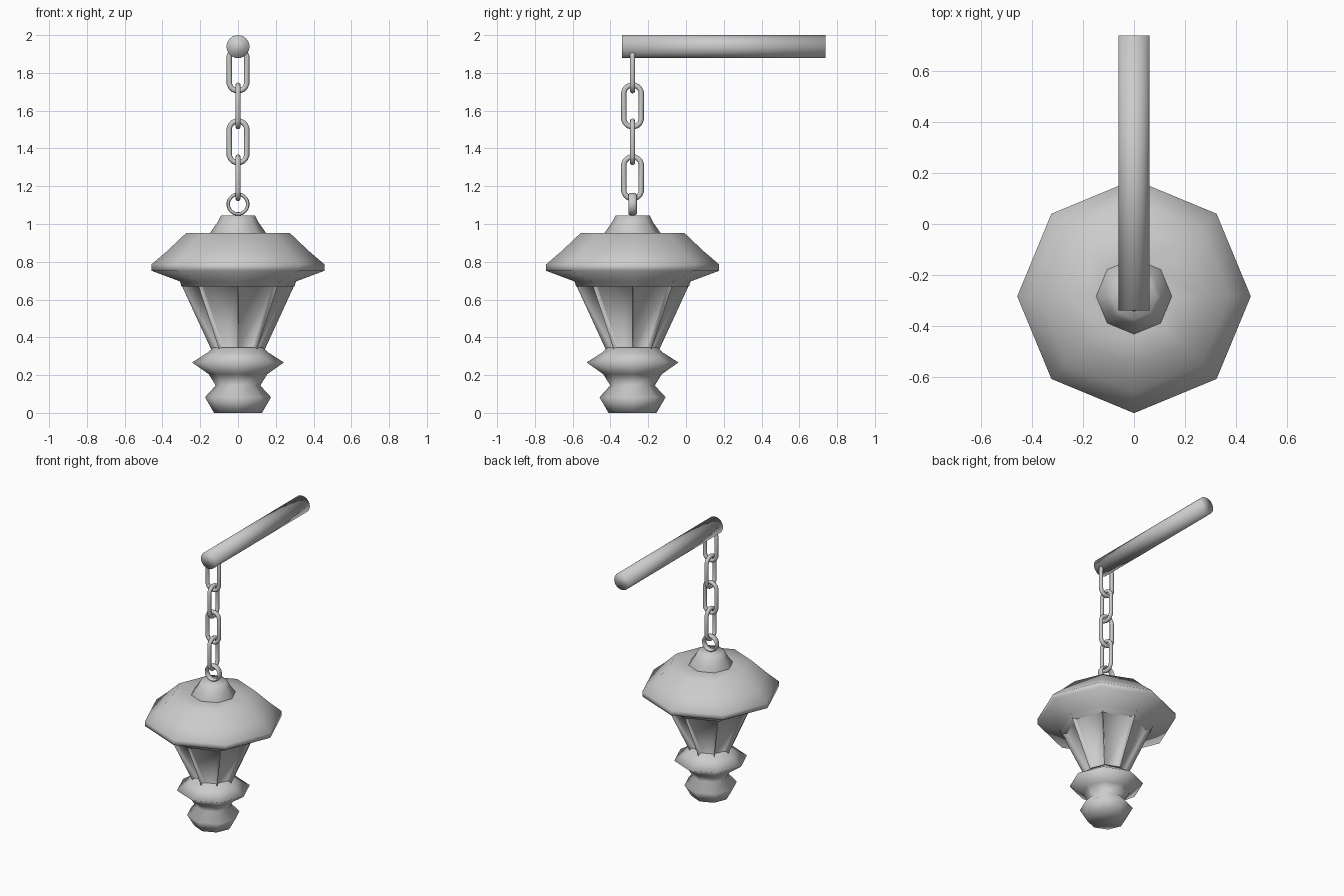
import bpy, bmesh, math
from mathutils import Matrix, Vector

if "Cube" in bpy.data.objects:
    bpy.data.objects.remove(bpy.data.objects["Cube"], do_unlink=True)

AXIS_Y = -0.283      # lantern and chain hang on this line
SIDES = 8

metal = bpy.data.materials.new("grey metal")
metal.use_nodes = True
GREY = (0.6, 0.6, 0.6, 1)
metal.diffuse_color = GREY
metal.node_tree.nodes["Principled BSDF"].inputs["Base Color"].default_value = GREY


def finish(name, bm, location):
    bmesh.ops.recalc_face_normals(bm, faces=bm.faces)
    mesh = bpy.data.meshes.new(name)
    bm.to_mesh(mesh)
    bm.free()
    mesh.materials.append(metal)
    mesh.shade_smooth()
    obj = bpy.data.objects.new(name, mesh)
    obj.location = location
    bpy.context.collection.objects.link(obj)
    return obj


def lathe(bm, profile):
    """Octagonal solid from (radius, height) pairs; returns its side faces."""
    rings = [[bm.verts.new((r * math.cos(math.tau * i / SIDES),
                            r * math.sin(math.tau * i / SIDES), z))
              for i in range(SIDES)] for r, z in profile]
    sides = []
    for low, high in zip(rings, rings[1:]):
        for i in range(SIDES):
            j = (i + 1) % SIDES
            sides.append(bm.faces.new((low[i], low[j], high[j], high[i])))
    bm.faces.new(rings[0][::-1])
    bm.faces.new(rings[-1])
    return sides


def torus(major, minor, segments, ring_sides):
    """Ring standing in the xz plane, with a flat segment on each side."""
    bm = bmesh.new()
    grid = []
    for i in range(segments):
        a = math.tau * (i + 0.5) / segments
        out = Vector((math.cos(a), 0, math.sin(a)))
        loop = []
        for k in range(ring_sides):
            b = math.tau * k / ring_sides
            loop.append(bm.verts.new(out * (major + minor * math.cos(b))
                                     + Vector((0, minor * math.sin(b), 0))))
        grid.append(loop)
    for i in range(segments):
        here, there = grid[i], grid[(i + 1) % segments]
        for k in range(ring_sides):
            m = (k + 1) % ring_sides
            bm.faces.new((here[k], here[m], there[m], there[k]))
    return bm


# Turned base
bm = bmesh.new()
lathe(bm, [(0.127, 0), (0.175, 0.083), (0.118, 0.145), (0.155, 0.205),
           (0.243, 0.267), (0.16, 0.32), (0.13, 0.347)])
finish("base", bm, (0, AXIS_Y, 0))

# Tapered lamp body with a recessed pane between each pair of posts
bm = bmesh.new()
panes = lathe(bm, [(0.13, 0.31), (0.312, 0.705)])
bmesh.ops.recalc_face_normals(bm, faces=bm.faces)
bmesh.ops.inset_individual(bm, faces=panes, thickness=0.02, depth=-0.03)
finish("lamp_body", bm, (0, AXIS_Y, 0))

# Roof and its cap
bm = bmesh.new()
lathe(bm, [(0.30, 0.67), (0.305, 0.695), (0.457, 0.752), (0.457, 0.787),
           (0.375, 0.857), (0.275, 0.952), (0.148, 0.953)])
finish("roof", bm, (0, AXIS_Y, 0))
bm = bmesh.new()
lathe(bm, [(0.148, 0.94), (0.148, 0.953), (0.108, 1.01), (0.09, 1.046)])
finish("roof_cap", bm, (0, AXIS_Y, 0))

# Hanging ring, wider than it is thick
bm = torus(0.052, 0.009, 24, 8)
bmesh.ops.scale(bm, vec=(1, 2.5, 1), verts=bm.verts)
finish("hanging_ring", bm, (0, AXIS_Y, 1.105))

# Chain of long links, each turned a quarter from the last
for n in range(4):
    bm = torus(0.047, 0.014, 16, 8)
    for v in bm.verts:
        v.co.z += math.copysign(0.064, v.co.z)
    if n % 2:
        bmesh.ops.rotate(bm, verts=bm.verts, matrix=Matrix.Rotation(math.pi / 2, 3, "Z"))
    finish(f"chain_link_{n + 1}", bm, (0, AXIS_Y, 1.815 - 0.19 * n))

# Wall bar
bm = bmesh.new()
bmesh.ops.create_cone(bm, cap_ends=True, segments=24, radius1=0.061, radius2=0.061,
                      depth=1.075, matrix=Matrix.Rotation(math.pi / 2, 4, "X"))
finish("wall_bar", bm, (0, 0.2, 1.939))
